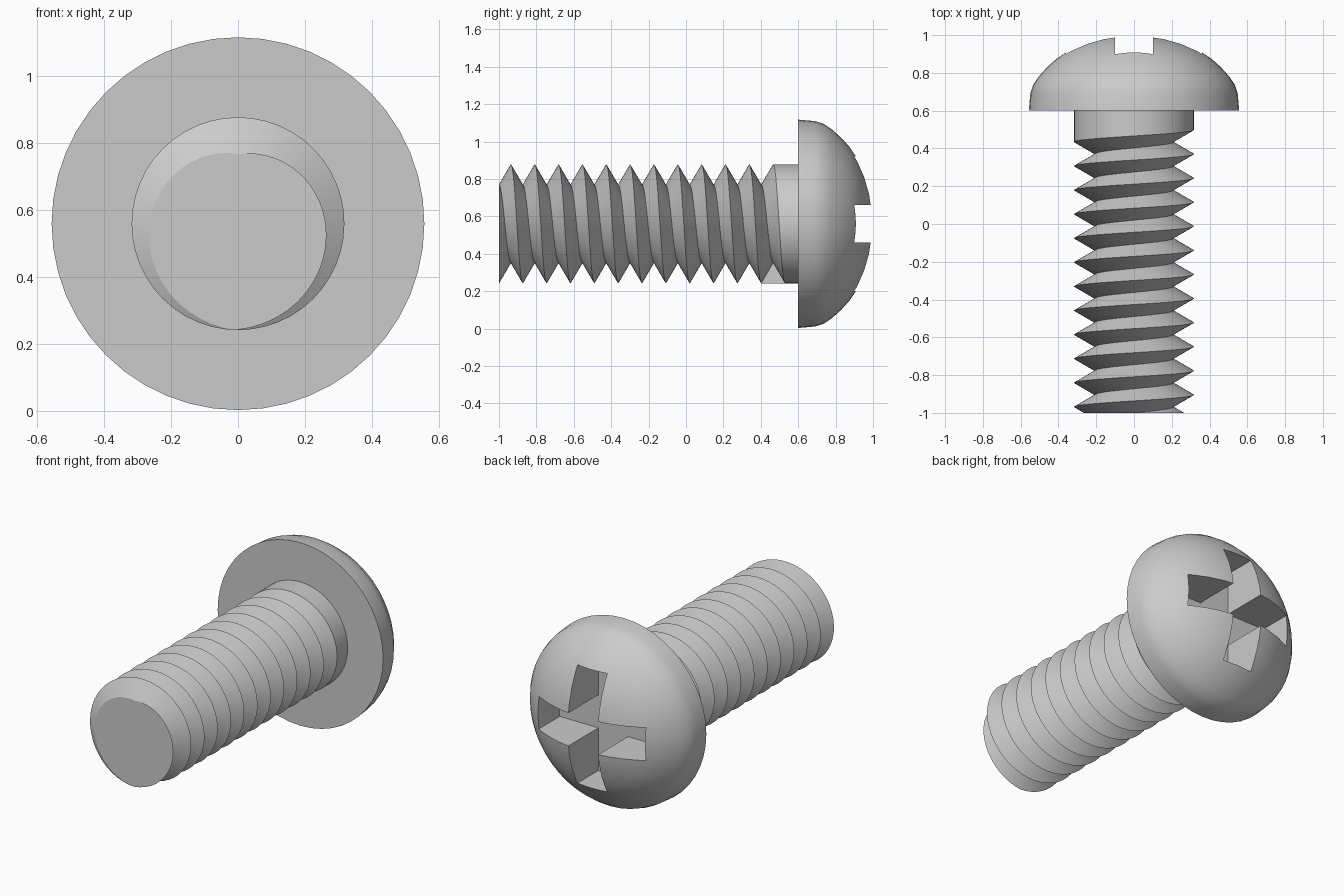
import bpy, bmesh, math
from mathutils import Vector

if "Cube" in bpy.data.objects:
    bpy.data.objects.remove(bpy.data.objects["Cube"])

AXIS_Z = 0.56      # height of the screw axis
SEG = 48           # sides around the axis
PITCH = 0.1275
CREST, ROOT = 0.318, 0.208
TURNS = 12

steel = bpy.data.materials.new("steel_grey")
steel.use_nodes = True
GREY = (0.6, 0.6, 0.6, 1)
steel.diffuse_color = GREY
steel.node_tree.nodes["Principled BSDF"].inputs["Base Color"].default_value = GREY


def ring_point(radius, angle, y):
    return Vector((radius * math.cos(angle), y, AXIS_Z + radius * math.sin(angle)))


def finish(bm, name):
    bmesh.ops.recalc_face_normals(bm, faces=bm.faces)
    mesh = bpy.data.meshes.new(name)
    bm.to_mesh(mesh)
    bm.free()
    mesh.materials.append(steel)
    obj = bpy.data.objects.new(name, mesh)
    bpy.context.collection.objects.link(obj)
    return obj


def select_only(obj):
    bpy.ops.object.select_all(action='DESELECT')
    obj.select_set(True)
    bpy.context.view_layer.objects.active = obj


def smooth(obj):
    select_only(obj)
    bpy.ops.object.shade_smooth_by_angle(angle=math.radians(30))


# Domed head: (radius, y) profile turned around the axis
profile = [(0.557, 0.6), (0.549, 0.69), (0.535, 0.735), (0.505, 0.78), (0.46, 0.83),
           (0.41, 0.875), (0.35, 0.915), (0.27, 0.952), (0.19, 0.978), (0.1, 0.995)]
bm = bmesh.new()
rings = [[bm.verts.new(ring_point(r, math.tau * i / SEG, y)) for i in range(SEG)]
         for r, y in profile]
for a, b in zip(rings, rings[1:]):
    for i in range(SEG):
        j = (i + 1) % SEG
        bm.faces.new((a[i], a[j], b[j], b[i]))
bm.faces.new(rings[0])
tip = bm.verts.new((0, 1, AXIS_Z))
for i in range(SEG):
    bm.faces.new((rings[-1][i], rings[-1][(i + 1) % SEG], tip))
head = finish(bm, "domed_head")

# Cross-shaped drive recess, cut by two crossing bars
for name, size in (("slot_cutter_across", (0.72, 0.6, 0.2)),
                   ("slot_cutter_upright", (0.2, 0.6, 0.72))):
    bm = bmesh.new()
    bmesh.ops.create_cube(bm, size=1)
    bmesh.ops.scale(bm, vec=size, verts=bm.verts)
    bmesh.ops.translate(bm, vec=(0, 1.0, AXIS_Z), verts=bm.verts)
    cutter = finish(bm, name)
    cutter.hide_render = True
    cut = head.modifiers.new(name, 'BOOLEAN')
    cut.operation = 'DIFFERENCE'
    cut.solver = 'EXACT'
    cut.object = cutter
    select_only(head)
    bpy.ops.object.modifier_apply(modifier=cut.name)
    bpy.data.objects.remove(cutter)
smooth(head)

# Threaded shank: helical crest and root lines joined by flanks
bm = bmesh.new()


def helix(radius, first, last, lift):
    return [bm.verts.new(ring_point(radius, -math.pi / 2 - math.tau * k / SEG,
                                    -1 + PITCH * (k / SEG + lift)))
            for k in range(first * SEG, last * SEG + 1)]


crest = helix(CREST, -2, TURNS, 0)
root = helix(ROOT, -2, TURNS - 1, 0.5)
for k in range(len(root) - 1):
    bm.faces.new((crest[k], crest[k + 1], root[k + 1], root[k]))
    bm.faces.new((root[k], root[k + 1], crest[k + 1 + SEG], crest[k + SEG]))

# Step where the groove ends, then the plain neck up to the head
last_turn = crest[-SEG - 1:]
bm.faces.new((last_turn[0], root[-1], last_turn[-1]))
neck = [bm.verts.new(ring_point(CREST, -math.pi / 2 - math.tau * k / SEG, 0.61))
        for k in range(SEG)]
for k in range(SEG):
    bm.faces.new((last_turn[k], last_turn[k + 1], neck[(k + 1) % SEG], neck[k]))

# Flat front end
cut = bmesh.ops.bisect_plane(bm, geom=bm.verts[:] + bm.edges[:] + bm.faces[:],
                             plane_co=(0, -0.9995, 0), plane_no=(0, -1, 0),
                             clear_outer=True)
rim = [e for e in cut["geom_cut"] if isinstance(e, bmesh.types.BMEdge)]
bmesh.ops.remove_doubles(bm, verts=list({v for e in rim for v in e.verts}), dist=0.0001)
rim = [e for e in bm.edges if e.is_boundary and all(v.co.y < -0.99 for v in e.verts)]
bmesh.ops.contextual_create(bm, geom=rim)
smooth(finish(bm, "threaded_shank"))
